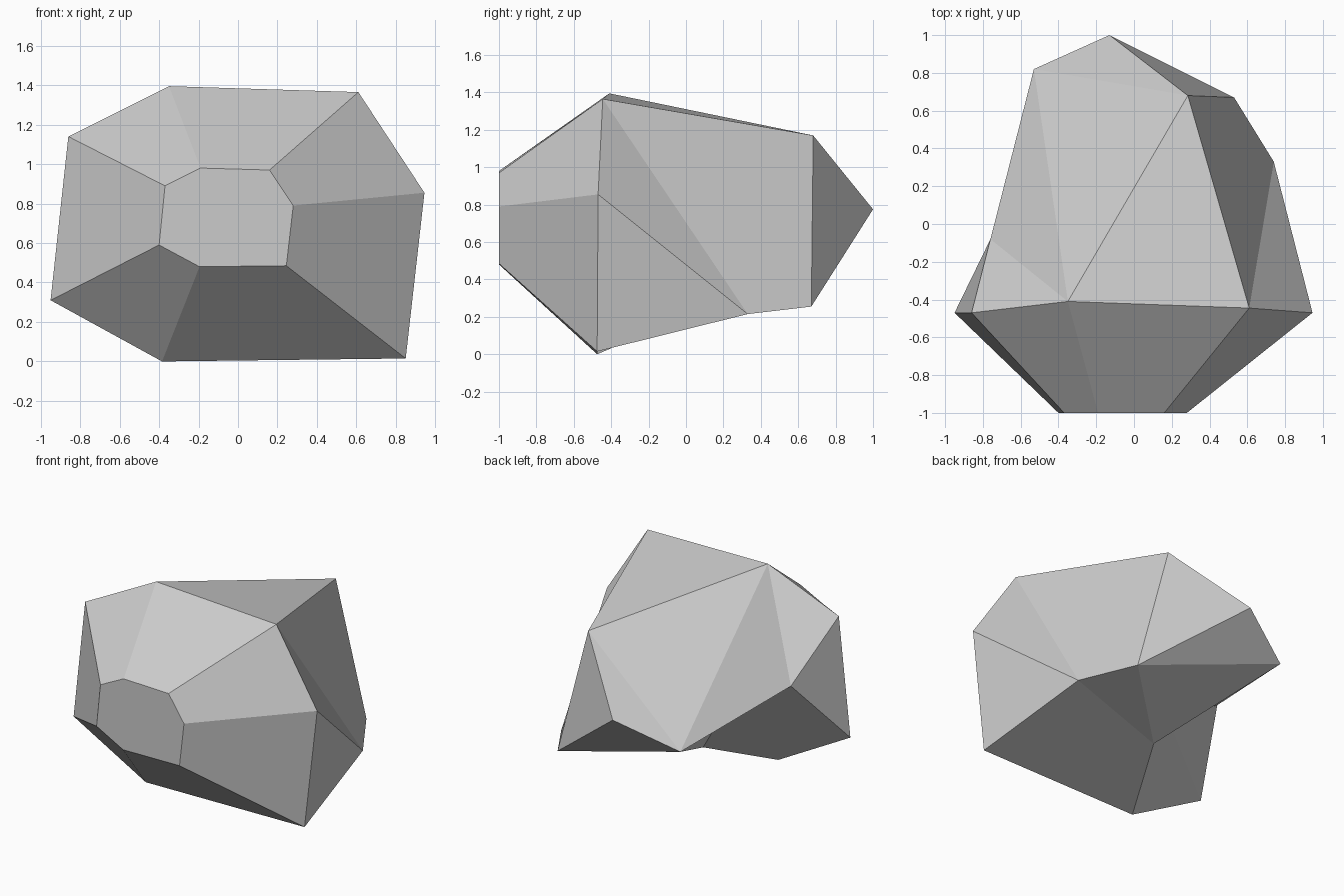
import bpy
import bmesh
from mathutils import Vector

default_cube = bpy.data.objects.get("Cube")
if default_cube:
    bpy.data.objects.remove(default_cube, do_unlink=True)


def flat_material(name, colour):
    material = bpy.data.materials.new(name)
    material.use_nodes = True
    material.diffuse_color = colour
    material.node_tree.nodes["Principled BSDF"].inputs["Base Color"].default_value = colour
    return material


# Flat front facet outline, clockwise from its upper left corner (x, z)
FRONT_Y = -1.0
front_outline = [(-.37, .89), (-.19, .98), (.16, .97), (.28, .79),
                 (.245, .485), (-.195, .48), (-.40, .59)]

# Widest ring of the rock, corner by corner in the same order
girth = {
    "A": (-.86, -.47, 1.14),
    "B": (-.35, -.41, 1.395),
    "C": (.61, -.445, 1.365),
    "D": (.945, -.47, .855),
    "E": (.85, -.475, .015),
    "F": (-.385, -.475, 0),
    "G": (-.95, -.47, .31),
}

# Irregular rear corners; N and O shape the undercut hollow
rear = {
    "H": (-.76, -.08, .77),
    "I": (-.53, .82, .59),
    "J": (-.13, 1, .775),
    "K": (.285, .68, 1.17),
    "L": (.53, .67, .255),
    "M": (.74, .33, .215),
    "N": (-.147, .02, .214),
    "O": (-.28, 0, .46),
}

# Facets from the girth back to the rear, each named by its corners
rear_facets = """
    BCK BKI BIH BHA AHG
    KJI KLJ JLI
    CDM CMLK DEM
    EFNM MNL LNI
    GFNO GOH HOI INO
""".split()


def build_rock(name, material):
    bm = bmesh.new()
    front = [bm.verts.new(Vector((x, FRONT_Y, z))) for x, z in front_outline]
    corner = {key: bm.verts.new(Vector(place))
              for key, place in {**girth, **rear}.items()}
    ring = [corner[key] for key in girth]

    # Front facet and the sloping band joining it to the girth
    bm.faces.new(front)
    count = len(front)
    for i in range(count):
        j = (i + 1) % count
        bm.faces.new((front[i], front[j], ring[j], ring[i]))

    # Top, sides, back and underside
    for facet in rear_facets:
        bm.faces.new([corner[key] for key in facet])

    bmesh.ops.recalc_face_normals(bm, faces=bm.faces[:])
    mesh = bpy.data.meshes.new(name)
    bm.to_mesh(mesh)
    bm.free()
    mesh.materials.append(material)
    rock = bpy.data.objects.new(name, mesh)
    bpy.context.collection.objects.link(rock)
    return rock


stone_grey = flat_material("stone grey", (.6, .6, .6, 1))
build_rock("rock", stone_grey)
